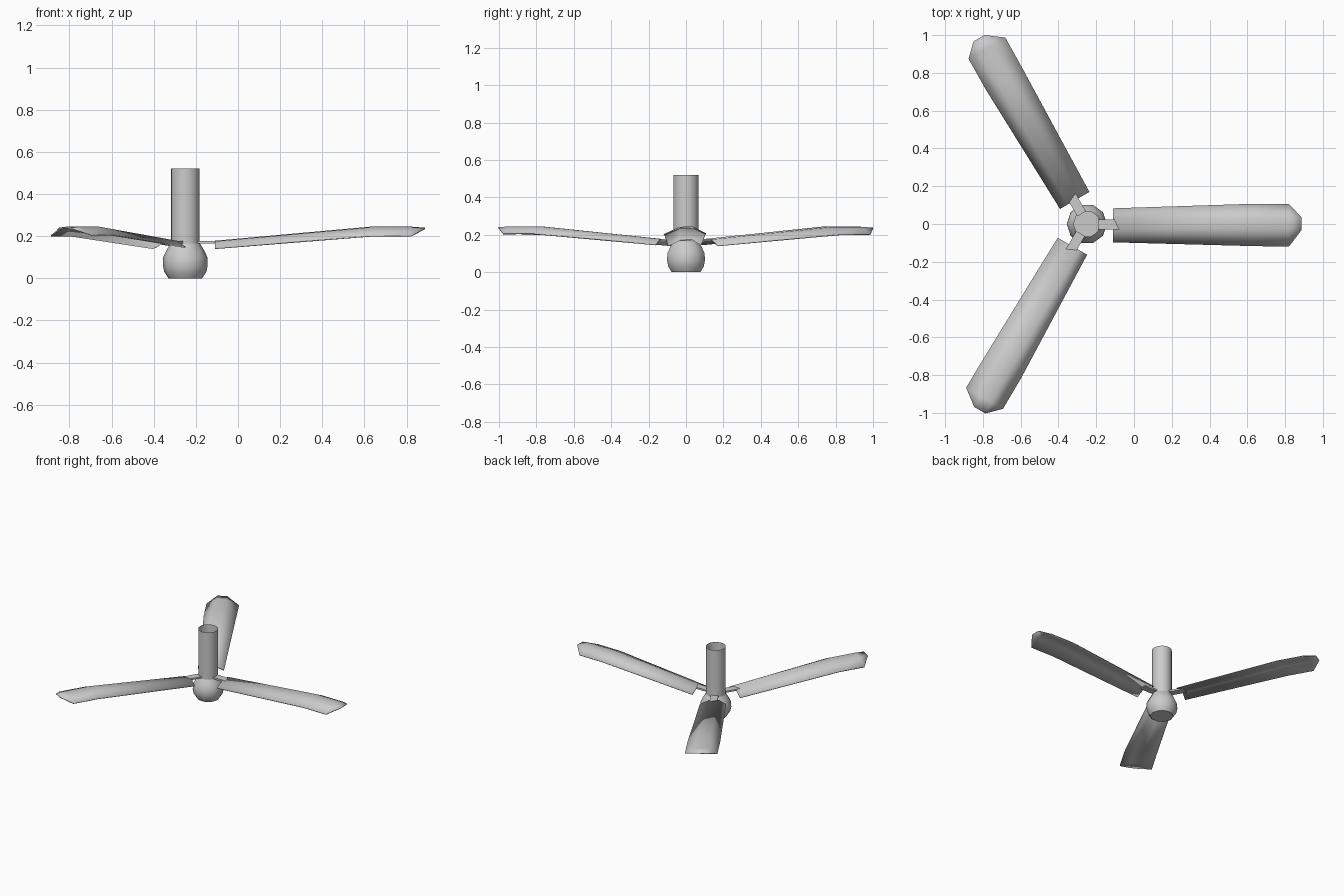
import bpy, bmesh, math

if "Cube" in bpy.data.objects:
    bpy.data.objects.remove(bpy.data.objects["Cube"])

CX = -0.25  # fan axis


def finish(name, bm, angle=50):
    bmesh.ops.recalc_face_normals(bm, faces=bm.faces[:])
    me = bpy.data.meshes.new(name)
    bm.to_mesh(me)
    bm.free()
    ob = bpy.data.objects.new(name, me)
    bpy.context.collection.objects.link(ob)
    ob.location.x = CX
    bpy.ops.object.select_all(action='DESELECT')
    ob.select_set(True)
    bpy.context.view_layer.objects.active = ob
    bpy.ops.object.shade_smooth_by_angle(angle=math.radians(angle))
    return ob


def lathe(name, profile, sides):
    bm = bmesh.new()
    rings = [[bm.verts.new((r * math.cos(2 * math.pi * i / sides),
                            r * math.sin(2 * math.pi * i / sides), z))
              for i in range(sides)] for r, z in profile]
    for a, b in zip(rings, rings[1:]):
        for i in range(sides):
            j = (i + 1) % sides
            bm.faces.new((a[i], a[j], b[j], b[i]))
    return bm, rings


# motor housing: ten-sided bulb, closed underneath
bm, rings = lathe("motor", [(0.08, 0), (0.1, 0.03), (0.106, 0.06),
                            (0.105, 0.1), (0.088, 0.135), (0.07, 0.165)], 10)
bm.faces.new(rings[0])
finish("motor_housing", bm)

# open down rod
bm, rings = lathe("rod", [(0.068, 0.14), (0.068, 0.52)], 20)
finish("down_rod", bm)

# blade stations: radius, left edge, right edge, edge height, crown height
STATIONS = [(0.14, -0.097, 0.083, 0.144, 0.178),
            (0.88, -0.117, 0.107, 0.203, 0.245),
            (1.07, -0.12, 0.105, 0.203, 0.245)]

for k in range(3):
    ang = math.radians(120 * k)
    # arched blade with clipped tip
    bm = bmesh.new()
    rows = []
    for r, lo, hi, ze, zc in STATIONS:
        rows.append([bm.verts.new(p) for p in
                     ((r, lo, ze), (r, -0.035, zc - 0.003),
                      (r, 0.035, zc), (r, hi, ze + 0.005))])
    for a, b in zip(rows, rows[1:]):
        for i in range(3):
            bm.faces.new((a[i], b[i], b[i + 1], a[i + 1]))
    t0 = bm.verts.new((1.137, -0.032, 0.238))
    t1 = bm.verts.new((1.137, 0.036, 0.24))
    e = rows[-1]
    bm.faces.new((e[0], t0, e[1]))
    bm.faces.new((e[1], t0, t1, e[2]))
    bm.faces.new((e[2], t1, e[3]))
    blade = finish(f"blade_{k + 1}", bm)
    blade.rotation_euler.z = ang
    mod = blade.modifiers.new("thickness", 'SOLIDIFY')
    mod.thickness = 0.006
    mod.offset = -1

    # flat bracket joining blade to motor
    bm = bmesh.new()
    bmesh.ops.create_cube(bm, size=1)
    bmesh.ops.scale(bm, vec=(0.11, 0.052, 0.012), verts=bm.verts[:])
    bmesh.ops.translate(bm, vec=(0.115, -0.003, 0.172), verts=bm.verts[:])
    finish(f"bracket_{k + 1}", bm, 30).rotation_euler.z = ang
